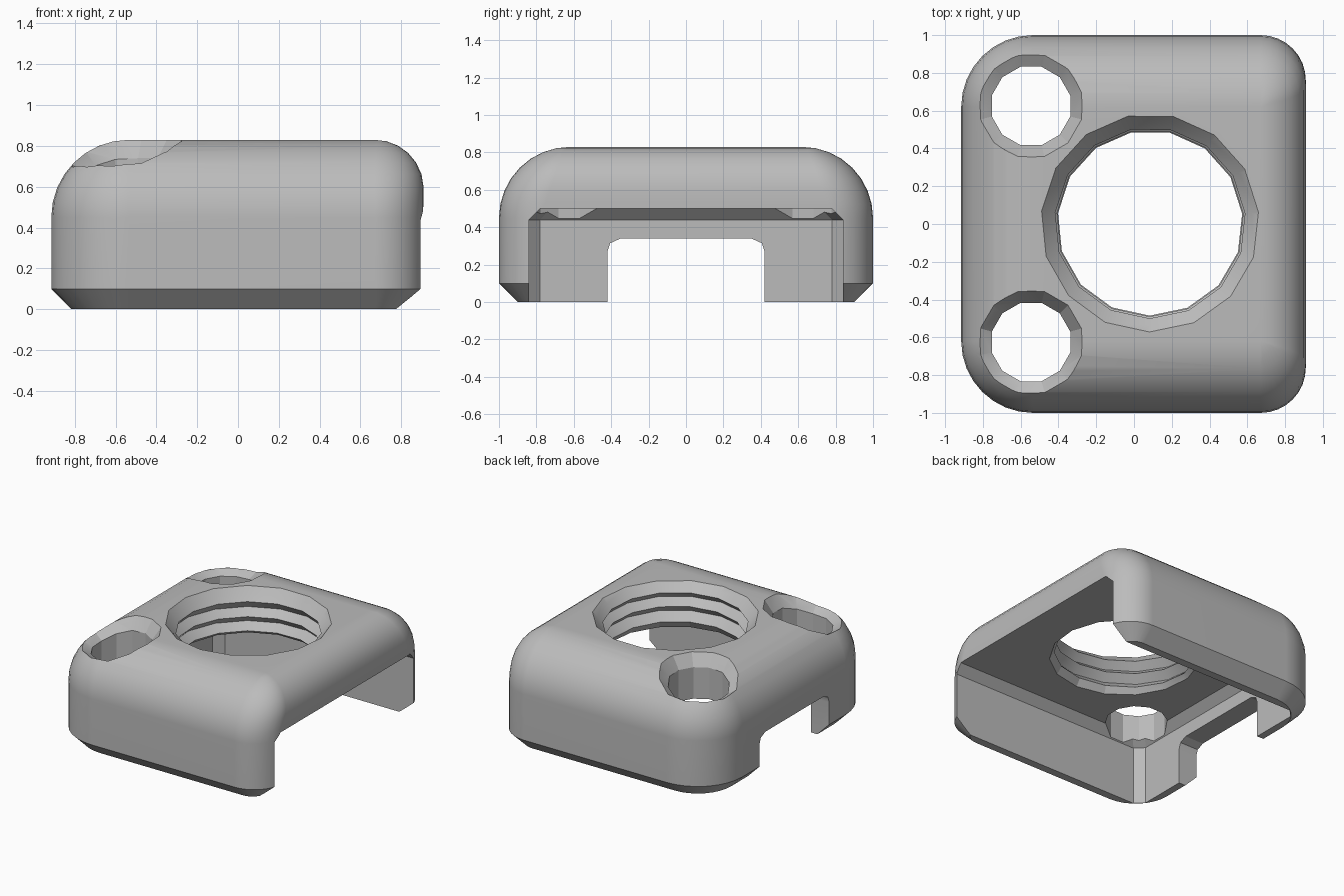
import bpy, bmesh
from math import sin, cos, pi, sqrt, hypot

cube = bpy.data.objects.get("Cube")
if cube:
    bpy.data.objects.remove(cube, do_unlink=True)

grey = bpy.data.materials.new("neutral grey")
grey.use_nodes = True
grey.diffuse_color = (0.5, 0.5, 0.5, 1)
grey.node_tree.nodes["Principled BSDF"].inputs["Base Color"].default_value = (0.5, 0.5, 0.5, 1)

TOP, BIG_R, SMALL_R = 0.83, 0.38, 0.24     # crown height, main and open-side radii
LEFT, RIGHT, SIDE = -0.915, 0.91, 1.0      # outer walls


def loft(name, rings):
    """Closed solid skinned over rings of equal point count."""
    bm = bmesh.new()
    loops = [[bm.verts.new(p) for p in ring] for ring in rings]
    n = len(loops[0])
    for a, b in zip(loops, loops[1:]):
        for i in range(n):
            j = (i + 1) % n
            bm.faces.new((a[i], a[j], b[j], b[i]))
    bm.faces.new(loops[0][::-1])
    bm.faces.new(loops[-1])
    bmesh.ops.remove_doubles(bm, verts=bm.verts, dist=1e-4)
    bmesh.ops.recalc_face_normals(bm, faces=bm.faces)
    mesh = bpy.data.meshes.new(name)
    bm.to_mesh(mesh)
    bm.free()
    obj = bpy.data.objects.new(name, mesh)
    bpy.context.collection.objects.link(obj)
    mesh.materials.append(grey)
    return obj


def outline(z, inset, inset_r, steps=8):
    """Rounded rectangle with tighter corners on the open side."""
    rl, rr = max(BIG_R - inset, 0), max(SMALL_R - inset_r, 0)
    pts = []
    for k, (sx, sy) in enumerate([(1, 1), (-1, 1), (-1, -1), (1, -1)]):
        r = rr if sx > 0 else rl
        cx = RIGHT - inset_r - r if sx > 0 else LEFT + inset + r
        cy = sy * (SIDE - inset - r)
        for i in range(steps + 1):
            a = (k + i / steps) * pi / 2
            pts.append((cx + r * cos(a), cy + r * sin(a), z))
    return pts


def side_inset(z):
    d = max(z - (TOP - SMALL_R), 0)
    return SMALL_R - sqrt(max(SMALL_R ** 2 - d * d, 0))


# shell: chamfered foot, straight wall, rounded crown
rings = [outline(0, 0.1, 0.12), outline(0.1, 0, 0)]
for i in range(9):
    t = i / 8 * pi / 2
    z = TOP - BIG_R + BIG_R * sin(t)
    rings.append(outline(z, BIG_R * (1 - cos(t)), side_inset(z)))
shell = loft("shell", rings)

# cavity, open at the bottom and at +x, with chamfered inner edges
def cavity_ring(z, d):
    x, y, c = -0.76 + d, 0.84 - d, 0.06
    return [(1.2, -y, z), (1.2, y, z), (x + c, y, z),
            (x, y - c, z), (x, c - y, z), (x + c, -y, z)]

cavity = loft("cavity_cutter", [cavity_ring(-0.2, 0), cavity_ring(0.44, 0), cavity_ring(0.5, 0.06)])

# notch through the closed end wall
half = [(0.42, -0.2), (0.42, 0.27), (0.405, 0.315), (0.35, 0.34)]
profile = half + [(-y, z) for y, z in reversed(half)]
notch = loft("notch_cutter", [[(x, y, z) for y, z in profile] for x in (-1.2, -0.5)])


def surface(x, y):
    """Height of the rounded crown near the closed end."""
    dx, dy = max(LEFT + BIG_R - x, 0), max(abs(y) - SIDE + BIG_R, 0)
    return TOP - BIG_R + sqrt(max(BIG_R ** 2 - hypot(dx, dy) ** 2, 0))


# corner holes with a countersink that follows the crown
def corner_hole(name, sy):
    def ring(r, height):
        pts = []
        for i in range(12):
            a = 2 * pi * (i + 0.5) / 12
            x, y = -0.545 + r * cos(a), sy * 0.625 + r * sin(a)
            pts.append((x, y, height(x, y)))
        return pts
    return loft(name, [ring(0.215, lambda x, y: 0.3),
                       ring(0.215, lambda x, y: surface(x, y) - 0.09),
                       ring(0.28, lambda x, y: surface(x, y) + 0.005),
                       ring(0.285, lambda x, y: 1.1)])

holes = [corner_hole("corner_hole_cutter_back", 1), corner_hole("corner_hole_cutter_front", -1)]

# large threaded opening, ridges slightly tilted
thread = [(0.3, 0.53, 0), (0.49, 0.53, 0), (0.54, 0.49, 0.015), (0.595, 0.55, 0.02),
          (0.65, 0.495, 0.02), (0.7, 0.555, 0.02), (0.755, 0.505, 0.015),
          (0.79, 0.54, 0.01), (0.833, 0.58, 0), (1.1, 0.59, 0)]
bore = loft("thread_cutter", [[(0.085 + r * cos(a), 0.005 + r * sin(a), z + tilt * cos(a + 1))
                               for a in (2 * pi * i / 15 + 0.1 for i in range(15))]
                              for z, r, tilt in thread])

# cut everything out of the shell
bpy.ops.object.select_all(action='DESELECT')
bpy.context.view_layer.objects.active = shell
shell.select_set(True)
for cutter in [cavity, notch, bore] + holes:
    mod = shell.modifiers.new("cut", 'BOOLEAN')
    mod.operation, mod.solver, mod.object = 'DIFFERENCE', 'EXACT', cutter
    bpy.ops.object.modifier_apply(modifier=mod.name)
    bpy.data.objects.remove(cutter, do_unlink=True)

bpy.ops.object.shade_smooth_by_angle(angle=0.35)
weighted = shell.modifiers.new("weighted_normals", 'WEIGHTED_NORMAL')
weighted.keep_sharp = True
